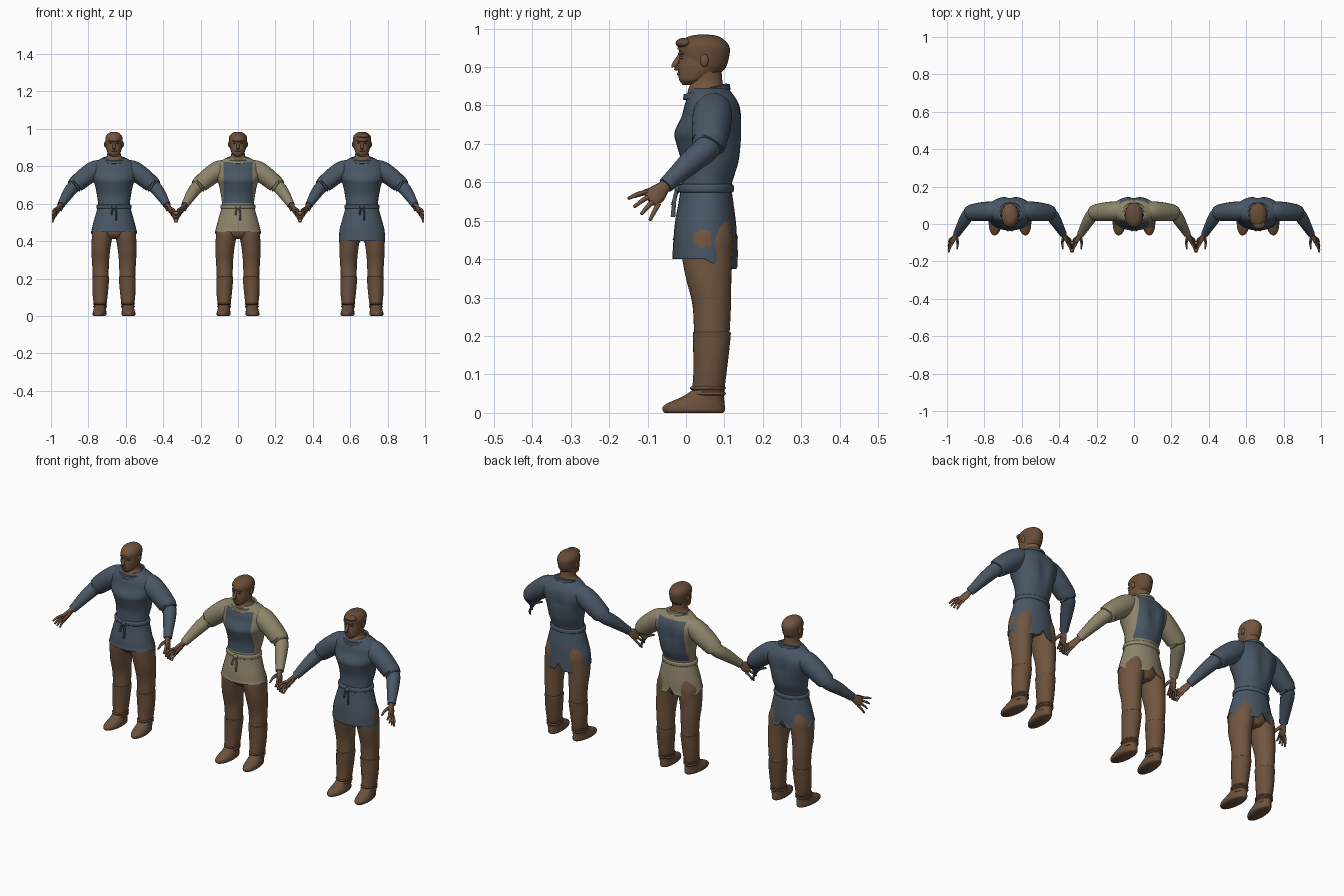
import bpy, bmesh, math
from mathutils import Vector, Matrix

if "Cube" in bpy.data.objects:
    bpy.data.objects.remove(bpy.data.objects["Cube"], do_unlink=True)


def material(name, rgb):
    m = bpy.data.materials.new(name)
    m.use_nodes = True
    m.diffuse_color = (*rgb, 1)
    node = m.node_tree.nodes["Principled BSDF"]
    node.inputs["Base Color"].default_value = (*rgb, 1)
    node.inputs["Roughness"].default_value = 0.9
    return m


BLUE = material("slate blue cloth", (0.066, 0.094, 0.13))
KHAKI = material("khaki cloth", (0.27, 0.235, 0.145))
TROUSER = material("brown trousers", (0.165, 0.092, 0.05))
SKIN = material("brown skin", (0.17, 0.09, 0.05))
BOOT = material("boot leather", (0.15, 0.082, 0.045))
HAIR = material("brown hair", (0.135, 0.072, 0.04))
SEG = 32
HINT = Vector((0, -0.7, 0.7))


def refine(rows, n=4):
    """Smooth the rows with a Catmull-Rom spline."""
    out = []
    for i in range(len(rows) - 1):
        a, b, c, d = (rows[min(max(i + k, 0), len(rows) - 1)] for k in (-1, 0, 1, 2))
        for t in (j / n for j in range(n)):
            out.append([q + t * ((r - p) + t * ((2 * p - 5 * q + 4 * r - s)
                        + t * (3 * (q - r) + s - p))) / 2
                        for p, q, r, s in zip(a, b, c, d)])
    return out + [list(rows[-1])]


def finish(name, bm, mats, x, rule=None):
    bmesh.ops.recalc_face_normals(bm, faces=bm.faces)
    if rule:
        for f in bm.faces:
            f.material_index = rule(f.calc_center_median())
    mesh = bpy.data.meshes.new(name)
    bm.to_mesh(mesh)
    bm.free()
    for m in mats:
        mesh.materials.append(m)
    mesh.shade_smooth()
    mesh.set_sharp_from_angle(angle=math.radians(50))
    obj = bpy.data.objects.new(name, mesh)
    obj.location.x = x
    bpy.context.collection.objects.link(obj)
    return obj


def skin_rings(rings, cap=True):
    bm = bmesh.new()
    vs = [[bm.verts.new(p) for p in ring] for ring in rings]
    n = len(vs[0])
    for a, b in zip(vs, vs[1:]):
        for i in range(n):
            bm.faces.new((a[i], a[(i + 1) % n], b[(i + 1) % n], b[i]))
    if cap:
        bm.faces.new(vs[0])
        bm.faces.new(vs[-1])
    return bm


def circle(n):
    return [(math.cos(2 * math.pi * i / n), math.sin(2 * math.pi * i / n)) for i in range(n)]


def stack(rows, side=1, cap=True, n=4):
    """Rows of height, centre x, centre y, half width, half depth."""
    return skin_rings([[(side * (cx + rx * c), cy + ry * s, z) for c, s in circle(SEG)]
                       for z, cx, cy, rx, ry in refine(rows, n)], cap)


def tube(rows, side=1, seg=16, n=4):
    """Rows of x, y, z and two radii, swept along their own path."""
    rows = refine(rows, n)
    pts = [Vector(r[:3]) for r in rows]
    rings = []
    for i, r in enumerate(rows):
        d = (pts[min(i + 1, len(pts) - 1)] - pts[max(i - 1, 0)]).normalized()
        u = (HINT - d * HINT.dot(d)).normalized()
        v = d.cross(u)
        ring = [pts[i] + u * r[3] * c + v * r[4] * s for c, s in circle(seg)]
        rings.append([(side * p.x, p.y, p.z) for p in ring])
    return skin_rings(rings)


def blob(centre, size):
    bm = bmesh.new()
    bmesh.ops.create_uvsphere(bm, u_segments=16, v_segments=10, radius=1,
                              matrix=Matrix.Translation(centre) @ Matrix.Diagonal((*size, 1)))
    return bm


def cut(bm, point, normal, drop=False):
    bmesh.ops.bisect_plane(bm, geom=bm.verts[:] + bm.edges[:] + bm.faces[:],
                           plane_co=point, plane_no=normal, clear_inner=drop)


HEAD = [(.853, 0, .004, .012, .012), (.865, 0, .018, .03, .035), (.88, 0, .03, .037, .05),
        (.9, 0, .04, .043, .06), (.925, 0, .045, .045, .063), (.95, 0, .046, .046, .064),
        (.968, 0, .046, .039, .053), (.98, 0, .046, .024, .034), (.984, 0, .046, .006, .008)]


def head(x, hair, fringe):
    finish("head", stack(HEAD), [SKIN], x)
    finish("neck", stack([(.825, 0, .052, .057, .05), (.842, 0, .053, .05, .047),
                          (.86, 0, .053, .037, .042), (.9, 0, .05, .036, .042)]), [SKIN], x)
    finish("nose", tube([(0, -.015, .93, .006, .005), (0, -.024, .915, .007, .007),
                         (0, -.03, .901, .008, .009), (0, -.018, .896, .006, .006)]), [SKIN], x)
    finish("brow", blob((0, -.008, .935), (.03, .013, .006)), [SKIN], x)
    finish("lips", blob((0, -.017, .882), (.014, .007, .005)), [SKIN], x)
    for s in (1, -1):
        finish("ear", blob((s * .046, .048, .917), (.007, .011, .017)), [SKIN], x)
        finish("eye", blob((s * .018, -.011, .924), (.008, .006, .004)), [HAIR], x)
    if hair:
        # enlarged skull shell trimmed along a sloping hairline
        bm = stack(HEAD)
        bmesh.ops.scale(bm, vec=(1.06, 1.06, 1.02), verts=bm.verts,
                        space=Matrix.Translation((0, -.046, -.95)))
        cut(bm, (0, -.02, .945 if fringe else .956), (0, .55, .83), True)
        finish("hair", bm, [HAIR], x)
    if fringe:
        finish("fringe", blob((.006, -.004, .962), (.034, .023, .014)), [HAIR], x)


def tunic(x, cloth, vest, hem, torn):
    # upper body with a hollow along the spine
    bm = stack([(.565, 0, .051, .088, .064), (.6, 0, .054, .085, .066), (.65, 0, .064, .092, .076),
                (.7, 0, .062, .102, .087), (.73, 0, .06, .114, .09), (.77, 0, .068, .126, .08),
                (.8, 0, .069, .122, .073), (.825, 0, .066, .098, .062),
                (.845, 0, .06, .062, .05)], n=5)
    for v in bm.verts:
        if v.co.y > .06:
            fade = max(0, 1 - abs(v.co.z - .73) / .12)
            v.co.y -= .016 * fade * math.exp(-(v.co.x / .022) ** 2)
    rule = None
    if vest:
        for e in (-.078, .078):
            cut(bm, (e, 0, 0), (1, 0, 0))
        for h in (.605, .822):
            cut(bm, (0, 0, h), (0, 0, 1))
        rule = lambda c: int(abs(c.x) < .078 and .605 < c.z < .822)
    finish("tunic_body", bm, [cloth, BLUE], x, rule)

    # skirt with a longer, notched back
    bm = stack([(.585, 0, .052, .087, .066), (.55, 0, .052, .096, .071), (.5, 0, .051, .11, .079),
                (.46, 0, .05, .12, .082), (hem, 0, .05, .124, .085),
                (hem + .004, 0, .05, .118, .079)], cap=False, n=8)
    for v in bm.verts:
        t = max(0, (.55 - v.co.z) / (.55 - hem))
        if v.co.y > .05:
            v.co.z -= t * .025 * min(1, (v.co.y - .05) / .05)
            v.co.z += t * t * .035 * math.exp(-(v.co.x / .014) ** 2)
    rip = lambda c: int(c.x > 0 and math.hypot(c.y - .043, c.z - .453) < .025)
    finish("tunic_skirt", bm, [cloth, TROUSER], x, rip if torn else None)

    # belt with a hanging knot
    finish("belt", stack([(.573, 0, .052, .088, .067), (.577, 0, .052, .094, .072),
                          (.591, 0, .052, .093, .072), (.595, 0, .052, .086, .067)]), [cloth], x)
    finish("belt_knot", blob((0, -.022, .582), (.013, .008, .011)), [cloth], x)
    for s, low in ((1, .51), (-1, .54)):
        finish("belt_end", tube([(.002, -.023, .582, .005, .004), (.012, -.03, .555, .005, .004),
                                 (.011, -.034, low, .006, .004)], s, 8), [cloth], x)
    # collar leaning forward round the neck
    ring = [Vector((.057 * c, .054 + .053 * s, .838 + .013 * s)) for c, s in circle(SEG)]
    loops = [[p + Vector((a * d[0], a * d[1], b)) for p, d in zip(ring, circle(SEG))]
             for a, b in ((0, -.012), (.009, -.01), (.007, .004), (-.003, .006), (-.005, -.008))]
    finish("collar", skin_rings(loops, False), [cloth], x)


def arm(x, s, cloth):
    finish("short_sleeve", tube([(.06, .07, .79, .04, .045), (.1, .069, .78, .05, .052),
                                 (.15, .066, .747, .051, .05), (.199, .061, .707, .045, .046),
                                 (.203, .06, .703, .043, .043), (.2, .06, .705, .03, .03)],
                                s, 24), [cloth], x)
    finish("long_sleeve", tube([(.18, .063, .725, .034, .034), (.218, .055, .69, .034, .034),
                                (.245, .015, .655, .031, .031), (.273, -.034, .61, .023, .023),
                                (.284, -.053, .592, .021, .02)], s, 20), [cloth], x)
    finish("palm", tube([(.28, -.045, .6, .015, .013), (.287, -.058, .587, .017, .012),
                         (.298, -.074, .571, .024, .011), (.308, -.09, .557, .023, .009),
                         (.311, -.096, .552, .016, .006)], s), [SKIN], x)
    base, reach = Vector((.306, -.086, .56)), Vector((.022, -.038, -.032))
    for k in (-1.5, -.5, .5, 1.5):
        a = base + HINT * k * .015
        b = a + reach * (1.1 - .09 * abs(k)) + HINT * k * .012
        mid = a.lerp(b, .5) + Vector((.004, 0, .002))
        finish("finger", tube([(*a, .006, .006), (*mid, .006, .006), (*b, .004, .004)], s, 8),
               [SKIN], x)
    finish("thumb", tube([(.286, -.066, .582, .009, .008), (.28, -.1, .576, .008, .007),
                          (.283, -.134, .563, .004, .004)], s, 8), [SKIN], x)


def leg(x, s):
    finish("trouser_leg", stack([(.52, .05, .055, .04, .055), (.46, .059, .054, .056, .068),
                                 (.41, .065, .055, .054, .066), (.35, .071, .059, .05, .059),
                                 (.28, .072, .067, .045, .05), (.2, .071, .067, .042, .046)], s),
           [TROUSER], x)
    finish("boot_shaft", stack([(.211, .071, .067, .041, .045), (.209, .071, .067, .045, .049),
                                (.198, .071, .067, .045, .049), (.15, .073, .065, .043, .046),
                                (.1, .074, .062, .039, .043), (.06, .074, .058, .034, .042),
                                (.03, .074, .056, .032, .042)], s), [BOOT], x)
    bm = stack([(0, .074, .02, .031, .076), (.006, .074, .02, .036, .081),
                (.018, .074, .021, .036, .08), (.03, .074, .031, .034, .069),
                (.042, .074, .044, .032, .054), (.058, .074, .057, .031, .042)], s)
    bmesh.ops.rotate(bm, cent=(s * .074, .06, 0), matrix=Matrix.Rotation(s * .08, 3, "Z"),
                     verts=bm.verts)
    finish("shoe", bm, [BOOT], x)
    for z in (.05, .064):
        finish("ankle_strap", stack([(z - .005, .074, .057, .033, .042), (z, .074, .057, .038, .047),
                                     (z + .005, .074, .057, .034, .043)], s), [BOOT], x)


def man(x, cloth, vest, hem, hair, fringe):
    head(x, hair, fringe)
    tunic(x, cloth, vest, hem, torn=fringe)
    finish("hips", stack([(.41, 0, .06, .03, .045), (.44, 0, .055, .085, .066),
                          (.5, 0, .053, .095, .068)]), [TROUSER], x)
    for s in (1, -1):
        arm(x, s, cloth)
        leg(x, s)


man(-.663, BLUE, False, .45, False, False)
man(0, KHAKI, True, .45, True, False)
man(.663, BLUE, False, .403, True, True)
